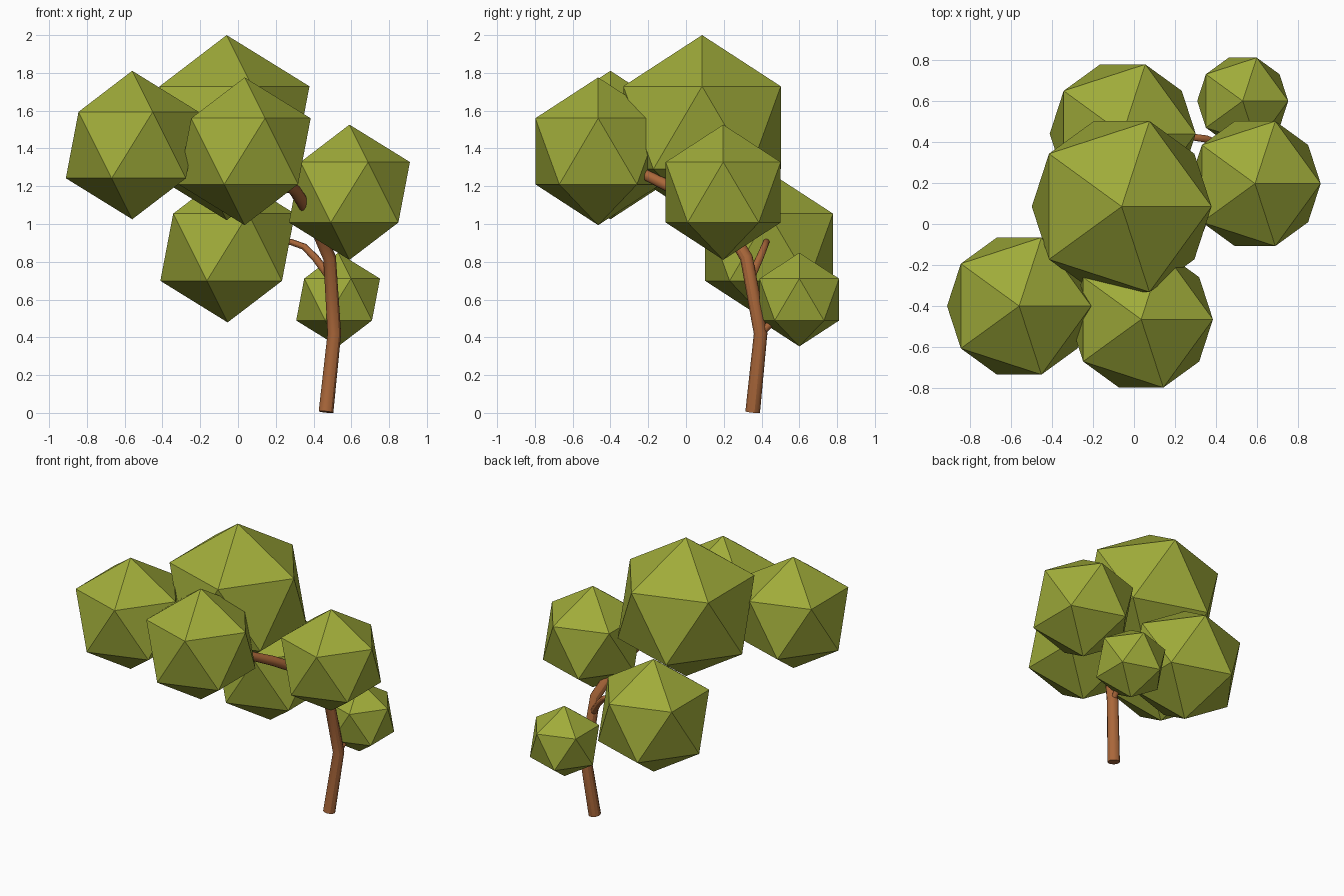
import bpy

if "Cube" in bpy.data.objects:
    bpy.data.objects.remove(bpy.data.objects["Cube"])


def material(name, rgb):
    m = bpy.data.materials.new(name)
    m.diffuse_color = (*rgb, 1)
    m.use_nodes = True
    m.node_tree.nodes["Principled BSDF"].inputs["Base Color"].default_value = m.diffuse_color
    return m


LEAF = material("leaf green", (0.35, 0.41, 0.042))
BARK = material("bark brown", (0.40, 0.135, 0.042))


def foliage(name, x, y, z, r):
    bpy.ops.mesh.primitive_ico_sphere_add(subdivisions=1, radius=r, location=(x, y, z))
    ob = bpy.context.object
    ob.name = name
    ob.data.materials.append(LEAF)


def limb(name, points):
    """Tapered round tube through (x, y, z, radius) points."""
    cu = bpy.data.curves.new(name, 'CURVE')
    cu.dimensions = '3D'
    cu.bevel_depth = 1.0
    cu.bevel_resolution = 4
    cu.use_fill_caps = True
    sp = cu.splines.new('POLY')
    sp.points.add(len(points) - 1)
    for p, (x, y, z, r) in zip(sp.points, points):
        p.co = (x, y, z, 1)
        p.radius = r
    ob = bpy.data.objects.new(name, cu)
    bpy.context.collection.objects.link(ob)
    bpy.ops.object.select_all(action='DESELECT')
    ob.select_set(True)
    bpy.context.view_layer.objects.active = ob
    bpy.ops.object.convert(target='MESH')
    ob = bpy.context.object
    ob.name = name
    ob.data.materials.clear()
    ob.data.materials.append(BARK)
    bpy.ops.object.shade_smooth_by_angle()


# Leaf clumps: low-poly icosahedra
foliage("crown_top", -0.06, 0.085, 1.51, 0.49)
foliage("crown_left", -0.56, -0.40, 1.418, 0.393)
foliage("crown_front", 0.035, -0.465, 1.385, 0.391)
foliage("crown_right", 0.59, 0.197, 1.168, 0.358)
foliage("crown_back", -0.055, 0.44, 0.877, 0.398)
foliage("crown_small", 0.53, 0.60, 0.60, 0.248)

# Trunk, bending forward and left into the front clump
limb("trunk", [(0.466, 0.353, 0.005, 0.040), (0.51, 0.395, 0.42, 0.037),
               (0.485, 0.32, 0.82, 0.035), (0.39, 0.19, 1.04, 0.034),
               (0.30, -0.05, 1.18, 0.032), (0.06, -0.42, 1.36, 0.022)])

# Branches to the other clumps
limb("left_branch", [(0.30, -0.05, 1.18, 0.024), (-0.27, -0.28, 1.31, 0.02),
                     (-0.52, -0.385, 1.40, 0.016)])
limb("top_branch", [(0.10, -0.13, 1.226, 0.022), (-0.05, 0.07, 1.48, 0.016)])
limb("right_branch", [(0.45, 0.27, 0.90, 0.022), (0.58, 0.20, 1.15, 0.016)])
limb("back_branch", [(0.485, 0.345, 0.72, 0.022), (0.41, 0.39, 0.82, 0.02),
                     (0.35, 0.415, 0.88, 0.018), (0.28, 0.425, 0.905, 0.017),
                     (0.0, 0.44, 0.89, 0.014)])
limb("small_branch", [(0.51, 0.395, 0.42, 0.02), (0.518, 0.45, 0.475, 0.018),
                      (0.53, 0.58, 0.59, 0.014)])
